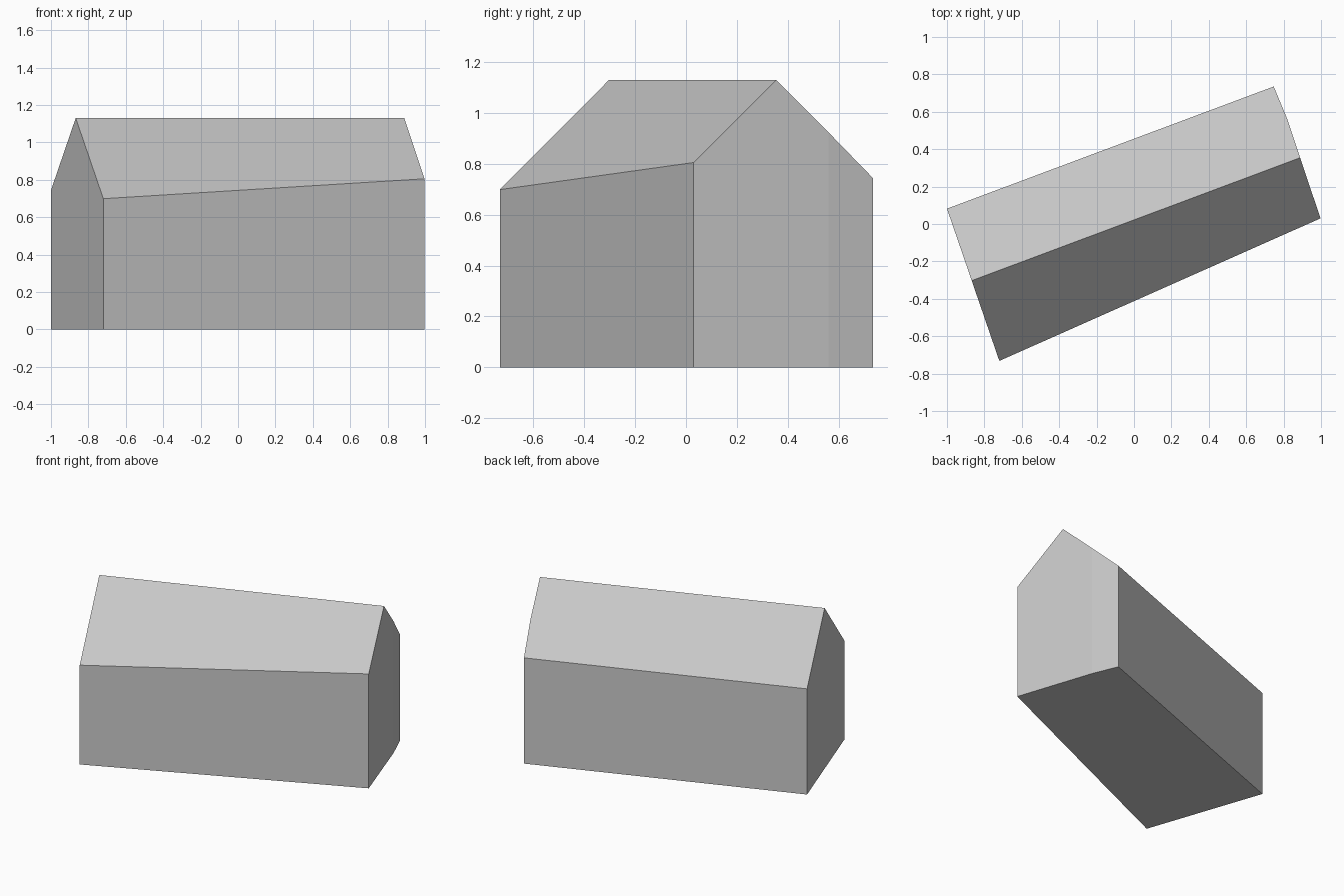
import bpy
import bmesh
from mathutils import Vector

cube = bpy.data.objects.get("Cube")
if cube:
    bpy.data.objects.remove(cube, do_unlink=True)

# One plain grey for the whole building
GREY = (0.58, 0.58, 0.58, 1.0)
grey = bpy.data.materials.new("plain grey")
grey.use_nodes = True
grey.diffuse_color = GREY
grey.node_tree.nodes["Principled BSDF"].inputs["Base Color"].default_value = GREY

# Ground plan, with a slight bend in the right gable wall
FOOTPRINT = [(-0.72, -0.732), (0.997, 0.03), (0.82, 0.56), (0.747, 0.735), (-1.0, 0.082)]
RIDGE_START = Vector((-0.866, -0.302, 1.13))
RIDGE_END = Vector((0.89, 0.355, 1.13))
PITCH = 0.95


def cut_above(bm, point, normal):
    """Slice off everything above a roof plane and close the opening."""
    geom = bm.verts[:] + bm.edges[:] + bm.faces[:]
    cut = bmesh.ops.bisect_plane(bm, geom=geom, dist=1e-5, plane_co=point,
                                 plane_no=normal, clear_outer=True)
    edges = [e for e in cut["geom_cut"] if isinstance(e, bmesh.types.BMEdge)]
    bmesh.ops.contextual_create(bm, geom=edges)


# Walls: the ground plan raised well past the ridge
bm = bmesh.new()
floor = bm.faces.new([bm.verts.new((x, y, 0)) for x, y in FOOTPRINT])
raised = bmesh.ops.extrude_face_region(bm, geom=[floor], use_keep_orig=True)
top = [v for v in raised["geom"] if isinstance(v, bmesh.types.BMVert)]
bmesh.ops.translate(bm, verts=top, vec=(0, 0, 2))
bmesh.ops.recalc_face_normals(bm, faces=bm.faces)

# Gable roof: two equal slopes falling away from the ridge
along = (RIDGE_END - RIDGE_START).normalized()
across = Vector((-along.y, along.x, 0))
for side in (-1, 1):
    cut_above(bm, RIDGE_START, (across * side * PITCH + Vector((0, 0, 1))).normalized())
bmesh.ops.recalc_face_normals(bm, faces=bm.faces)

mesh = bpy.data.meshes.new("gabled_house")
bm.to_mesh(mesh)
bm.free()
mesh.materials.append(grey)
house = bpy.data.objects.new("gabled_house", mesh)
bpy.context.collection.objects.link(house)
